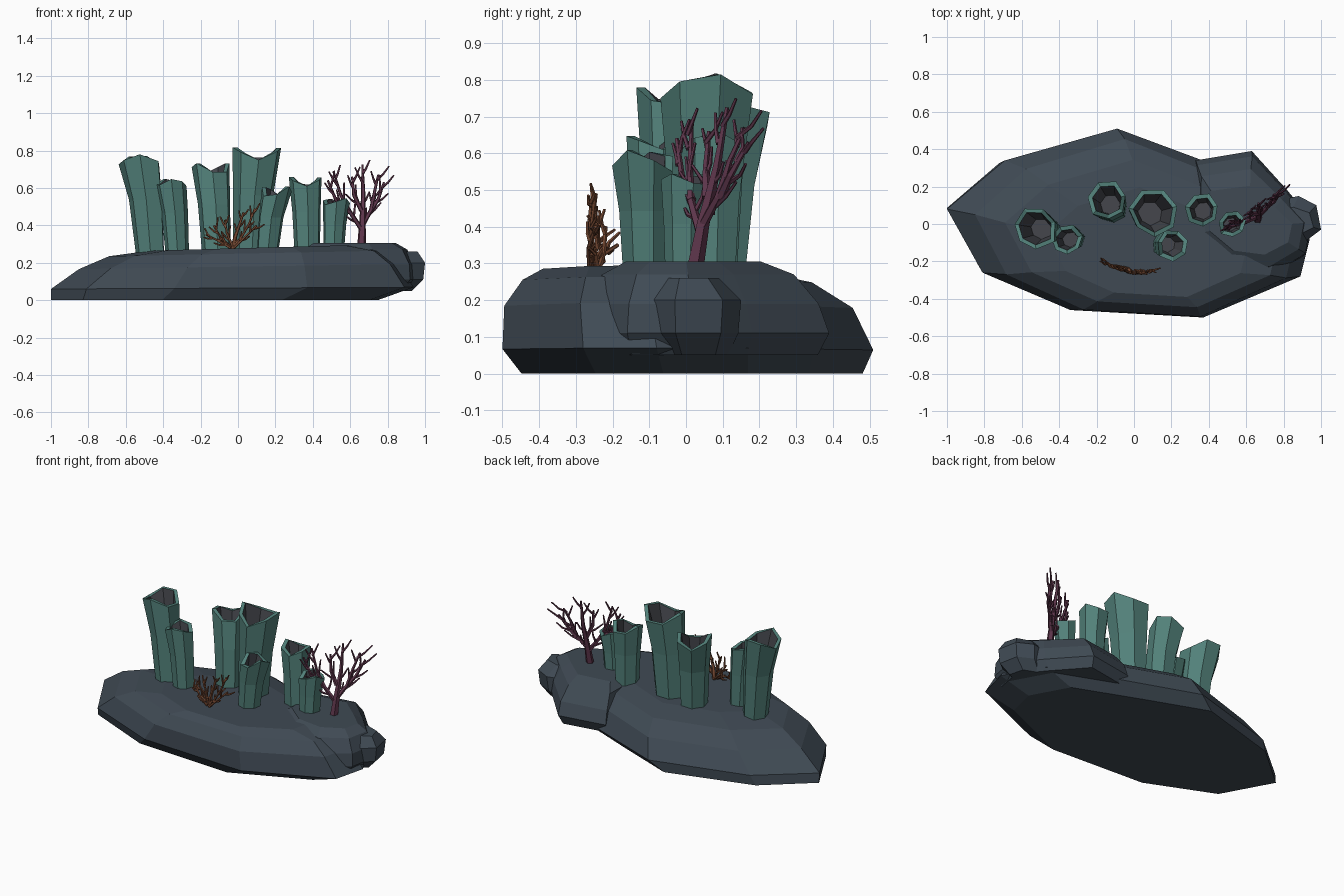
import bpy, bmesh, math, random
from mathutils import Vector

random.seed(4)
if "Cube" in bpy.data.objects:
    bpy.data.objects.remove(bpy.data.objects["Cube"], do_unlink=True)


def material(name, rgb):
    m = bpy.data.materials.new(name)
    m.use_nodes = True
    m.diffuse_color = (*rgb, 1)
    bsdf = next(n for n in m.node_tree.nodes if n.type == 'BSDF_PRINCIPLED')
    bsdf.inputs["Base Color"].default_value = (*rgb, 1)
    bsdf.inputs["Roughness"].default_value = 0.9
    return m


STONE = material("slate stone", (0.05, 0.068, 0.088))
TEAL = material("teal sponge", (0.085, 0.22, 0.195))
HOLLOW = material("grey hollow", (0.058, 0.061, 0.072))
PURPLE = material("plum coral", (0.11, 0.036, 0.07))
ORANGE = material("rust coral", (0.19, 0.07, 0.034))


def loft(bm, rings):
    """Skin a list of rings and cap both ends; returns the faces band by band."""
    loops = [[bm.verts.new(p) for p in ring] for ring in rings]
    n = len(loops[0])
    bands = [[bm.faces.new((a[i], a[(i + 1) % n], b[(i + 1) % n], b[i])) for i in range(n)]
             for a, b in zip(loops, loops[1:])]
    bm.faces.new(loops[0][::-1])
    bands.append([bm.faces.new(loops[-1])])
    return bands


def finish(bm, name, *mats):
    bmesh.ops.recalc_face_normals(bm, faces=bm.faces)
    me = bpy.data.meshes.new(name)
    bm.to_mesh(me)
    bm.free()
    for m in mats:
        me.materials.append(m)
    ob = bpy.data.objects.new(name, me)
    bpy.context.collection.objects.link(ob)
    return ob


def boulder(name, outline, layers, tilt=0.0):
    """Stack scaled copies of an outline: layers are z, scale x, scale y, shift x, shift y."""
    bm = bmesh.new()
    loft(bm, [[(x * sx + dx, y * sy + dy, z + tilt * x * min(1, z * 5)) for x, y in outline]
              for z, sx, sy, dx, dy in layers])
    finish(bm, name, STONE)


# Rock base: a broad slab, a boulder on its left end and a small knob
boulder("rock_slab",
        [(-1, .08), (-.81, -.26), (-.34, -.46), (.37, -.5), (.89, -.28), (.94, -.08),
         (.8, .17), (.34, .35), (-.09, .51), (-.69, .34)],
        [(0, .9, .92, -.1, .012), (.065, 1, 1, 0, 0), (.18, .88, .94, .03, -.025),
         (.25, .75, .78, .06, -.055), (.28, .55, .58, .08, -.1)], .015)
boulder("rock_boulder",
        [(.33, .34), (.32, -.05), (.5, -.24), (.74, -.28), (.92, -.16), (.95, .02), (.82, .18), (.63, .39)],
        [(.05, .9, .92, .05, 0), (.11, 1, 1, 0, 0), (.19, .98, .94, .015, -.005),
         (.27, .88, .78, .07, -.01), (.305, .7, .55, .18, -.01)])
boulder("rock_knob",
        [(.75, .12), (.78, -.07), (.92, -.09), (1, -.03), (.975, .1), (.88, .15)],
        [(.05, .93, .7, 0, .01), (.11, .99, .95, 0, 0), (.2, 1, 1, 0, 0), (.26, .9, .6, .06, 0)])


def tube(name, base, top, r_base, r_top, z_top, jag, phase):
    """Faceted flaring tube with a notched rim and a hollow inside."""
    base, top = Vector((*base, .24)), Vector((*top, z_top))
    sides = 7
    wob = [random.uniform(.9, 1.1) for _ in range(sides)]

    def ring(t, r, notch=0.0, bend=1.5):
        c = base.lerp(top, t ** bend)
        c.z = base.z + (top.z - base.z) * t
        pts = []
        for i in range(sides):
            a = math.tau * (i + .3) / sides
            dip = notch * (.5 + .5 * math.cos(2 * (a - phase)))
            pts.append(c + Vector((math.cos(a) * r * wob[i], math.sin(a) * r * wob[i], -dip)))
        return pts

    mid = r_base + (r_top - r_base) * .4
    bm = bmesh.new()
    bands = loft(bm, [ring(0, r_base), ring(.55, mid), ring(1, r_top, jag),
                      ring(1, r_top - .024, jag), ring(.6, mid * .6)])
    for f in bands[3] + bands[4]:
        f.material_index = 1
    finish(bm, name, TEAL, HOLLOW)


# Tube sponges, from the model's right to its left
Q = math.pi / 2
tube("sponge_tall_right", (-.47, -.03), (-.53, -.02), .082, .118, .78, .055, 0)
tube("sponge_short_right", (-.325, -.085), (-.36, -.085), .062, .083, .65, .04, .3)
tube("sponge_middle_back", (-.11, .08), (-.14, .125), .078, .103, .735, .06, Q + .5)
tube("sponge_tallest", (.07, .05), (.105, .06), .09, .127, .82, .07, Q)
tube("sponge_middle_front", (.155, -.105), (.205, -.11), .06, .085, .61, .06, Q - .5)
tube("sponge_left_back", (.375, .065), (.365, .075), .068, .088, .66, .05, Q)
tube("sponge_left_small", (.51, -.005), (.525, 0), .056, .075, .545, .035, .8)


def limb(bm, points, r0, r1):
    """Tapering five-sided limb through the points."""
    rings = []
    for k, p in enumerate(points):
        d = (points[min(k + 1, len(points) - 1)] - points[max(k - 1, 0)]).normalized()
        u = d.cross(Vector((.3, -1, .05))).normalized()
        v = d.cross(u)
        r = r0 + (r1 - r0) * k / (len(points) - 1)
        rings.append([p + r * (u * math.cos(a) + v * math.sin(a))
                      for a in (math.tau * i / 5 for i in range(5))])
    loft(bm, rings)


def fan(name, mat, place, branches, r0, r1, twig):
    """Flat branching coral; branches are (across, up) paths that also carry side twigs."""
    bm = bmesh.new()
    for b, path in enumerate(branches):
        flat = [Vector(p) for p in path]
        thick = r0 if b == 0 else r0 * .55
        limb(bm, [place(p) for p in flat], thick, r1)
        for k in range(1, len(flat)):
            step = flat[k] - flat[k - 1]
            for t, side in ((.4, 1), (.7, -1)):
                if b == 0 and k == 1:
                    continue
                start = flat[k - 1] + step * t
                lean = math.atan2(step.y, step.x) + side * random.uniform(.4, .75)
                d = Vector((math.cos(lean), math.sin(lean)))
                d = (d + Vector((0, .35))).normalized() * twig * random.uniform(.7, 1.15)
                end = start + d
                knee = start + d * .5 + Vector((0, -.006))
                limb(bm, [place(start), place(knee), place(end)], r1 * 1.3, r1 * .7)
    finish(bm, name, mat)


# Plum fan coral on the boulder
fan("plum_fan_coral", PURPLE,
    lambda p: Vector((.66 + p.x, .02 + .62 * p.x + .2 * p.y + random.uniform(-.008, .008), .28 + p.y)),
    [[(0, 0), (.005, .13), (.01, .28), (.005, .445)],
     [(0, .1), (-.06, .19), (-.11, .28), (-.15, .41)],
     [(-.06, .19), (-.13, .24), (-.18, .36)],
     [(.005, .12), (.05, .2), (.07, .3), (.09, .39)],
     [(.05, .2), (.09, .26), (.12, .35)],
     [(0, .2), (-.04, .28), (-.05, .38)]],
    .025, .006, .085)

# Rust fan coral at the front
fan("rust_fan_coral", ORANGE,
    lambda p: Vector((-.03 + p.x, -.25 - .2 * p.x + 1.3 * p.x ** 2 + random.uniform(-.012, .012), .27 + p.y)),
    [[(0, 0), (.015, .07), (.04, .14), (.06, .2)],
     [(0, .01), (.05, .07), (.09, .14), (.12, .22)],
     [(.01, .01), (.07, .07), (.13, .13)],
     [(0, .02), (-.03, .09), (-.04, .16)],
     [(0, .01), (-.06, .06), (-.1, .13)],
     [(-.01, .01), (-.08, .05), (-.14, .08)]],
    .013, .0055, .06)
